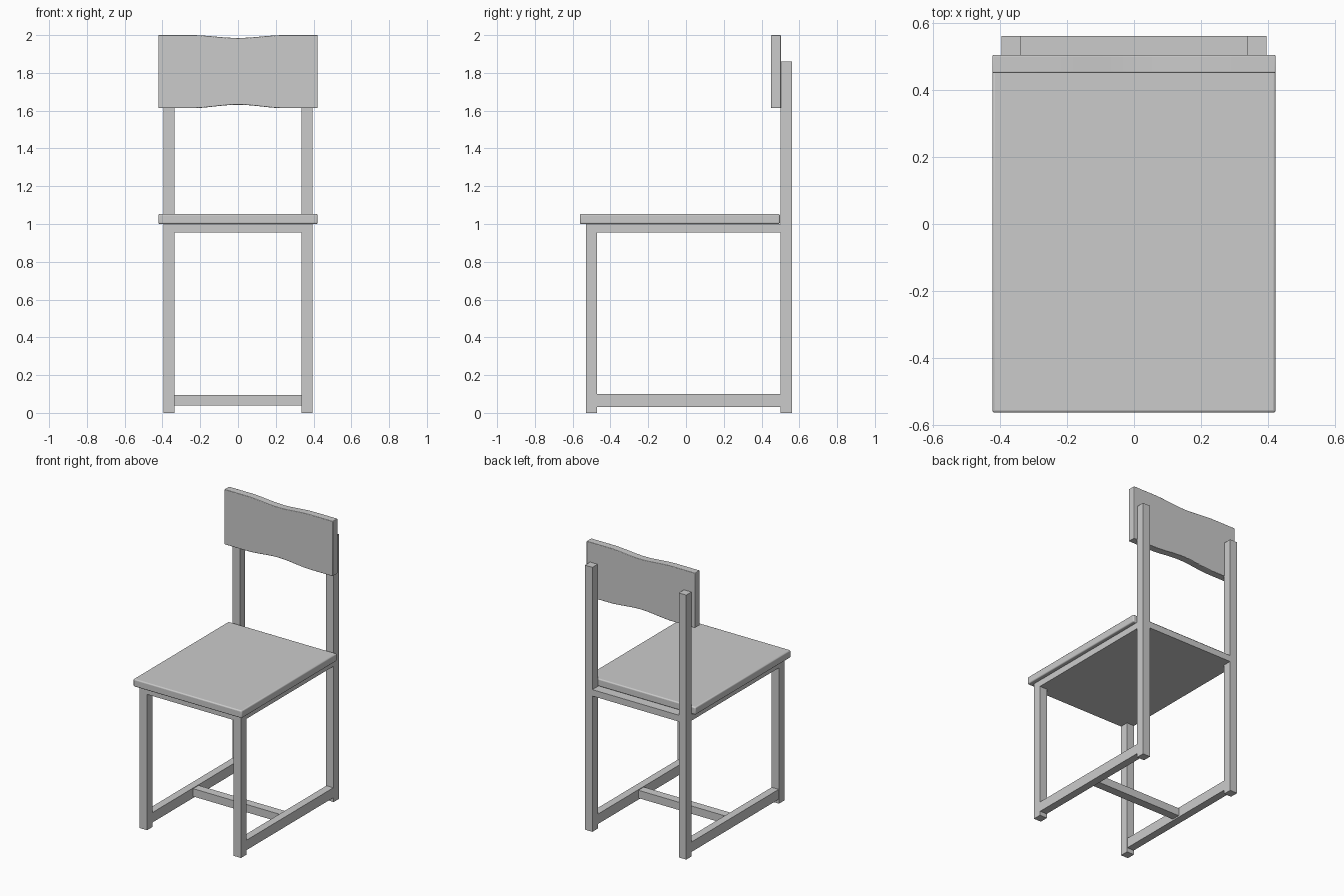
import bpy, bmesh, math

if "Cube" in bpy.data.objects:
    bpy.data.objects.remove(bpy.data.objects["Cube"])


def finish(obj, bevel):
    if bevel:
        m = obj.modifiers.new("soft_edges", 'BEVEL')
        m.width = bevel
        m.segments = 3
        m.limit_method = 'ANGLE'
        m.angle_limit = math.radians(50)
    bpy.ops.object.select_all(action='DESELECT')
    obj.select_set(True)
    bpy.context.view_layer.objects.active = obj
    bpy.ops.object.shade_smooth_by_angle(angle=math.radians(35))


def box(name, x, y, z, bevel=0.0):
    """Box from (min, max) ranges on each axis."""
    bpy.ops.mesh.primitive_cube_add(size=1)
    obj = bpy.context.object
    obj.name = name
    for v in obj.data.vertices:
        for i, (a, b) in enumerate((x, y, z)):
            v.co[i] = (a + b) / 2 + v.co[i] * (b - a)
    finish(obj, bevel)
    return obj


def dip(x, half=0.25):
    """Smooth bump, 1 at the centre and 0 beyond half."""
    return 0.5 + 0.5 * math.cos(math.pi * min(abs(x) / half, 1))


# Legs and side stretchers, mirrored left and right
for side, s in (("left", -1), ("right", 1)):
    def xr(a, b):
        return tuple(sorted((s * a, s * b)))
    box(side + "_front_leg", xr(0.336, 0.394), (-0.53, -0.47), (0, 1.0))
    box(side + "_back_leg", xr(0.336, 0.394), (0.50, 0.56), (0, 1.86))
    box(side + "_side_stretcher", xr(0.338, 0.392), (-0.47, 0.50), (0.03, 0.10))

# Cross stretcher joining the two side stretchers
box("cross_stretcher", (-0.338, 0.338), (-0.015, 0.045), (0.04, 0.095))

# Slab under the seat, reaching the outside of the legs
box("seat_base", (-0.394, 0.394), (-0.53, 0.56), (0.955, 1.0))

# Seat
box("seat", (-0.422, 0.422), (-0.562, 0.497), (1.0, 1.053), 0.008)

# Backrest panel with gently waisted top and bottom edges
xs = [-0.422] + [-0.25 + 0.5 * i / 20 for i in range(21)] + [0.422]
profile = [(x, 1.613 + 0.018 * dip(x)) for x in xs]
profile += [(x, 2.0 - 0.015 * dip(x)) for x in reversed(xs)]
bm = bmesh.new()
face = bm.faces.new([bm.verts.new((x, 0.45, z)) for x, z in profile])
new = bmesh.ops.extrude_face_region(bm, geom=[face])["geom"]
bmesh.ops.translate(bm, vec=(0, 0.053, 0),
                    verts=[g for g in new if isinstance(g, bmesh.types.BMVert)])
bmesh.ops.recalc_face_normals(bm, faces=bm.faces)
mesh = bpy.data.meshes.new("backrest")
bm.to_mesh(mesh)
bm.free()
backrest = bpy.data.objects.new("backrest", mesh)
bpy.context.collection.objects.link(backrest)
finish(backrest, 0.004)
